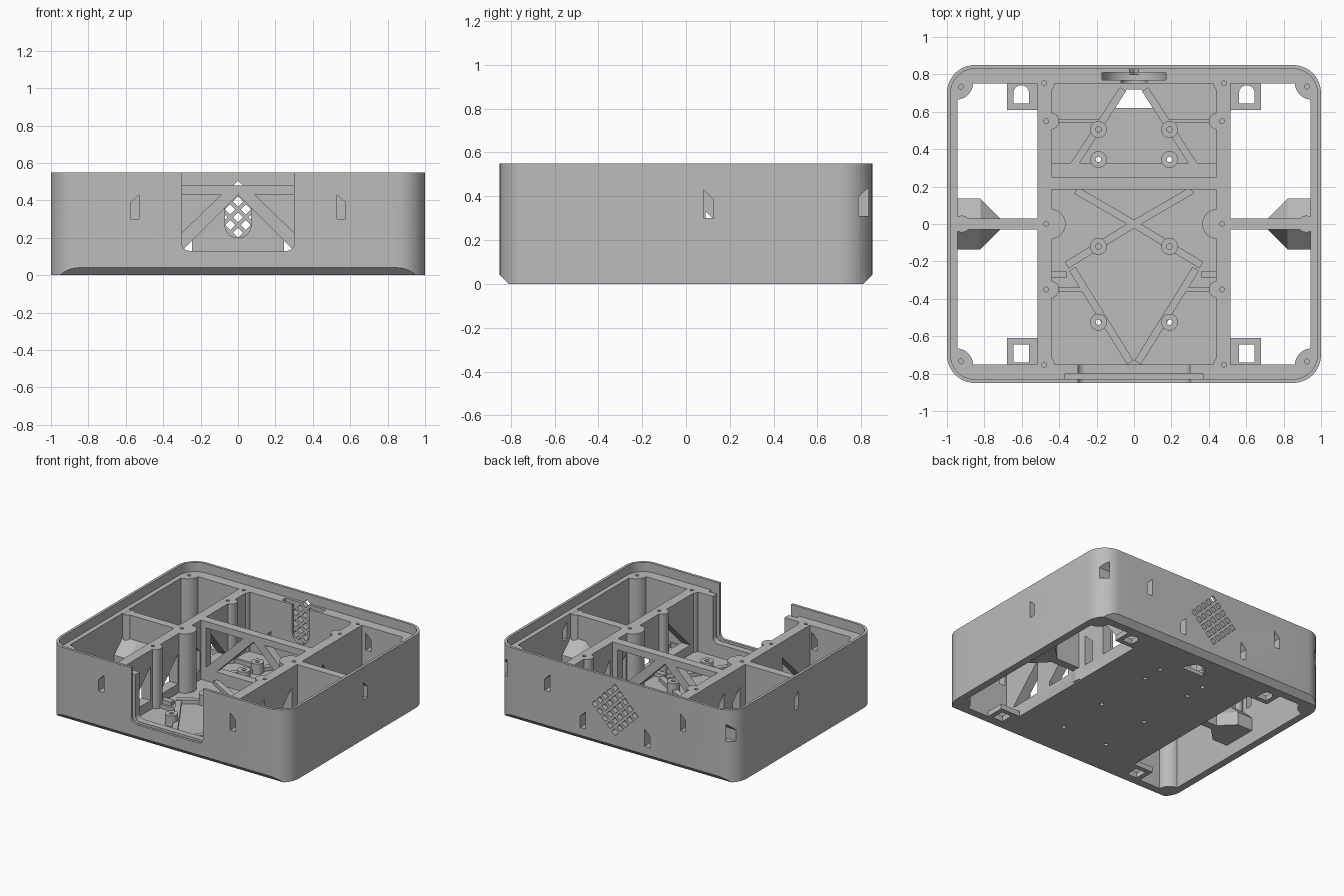
import bpy, bmesh
from math import sin, cos, pi, hypot

if "Cube" in bpy.data.objects:
    bpy.data.objects.remove(bpy.data.objects["Cube"], do_unlink=True)

grey = bpy.data.materials.new("plain_grey")
grey.use_nodes = True
grey.diffuse_color = (0.5, 0.5, 0.5, 1)
grey.node_tree.nodes["Principled BSDF"].inputs["Base Color"].default_value = (0.5, 0.5, 0.5, 1)

PLACE = {"x": lambda a, b, c: (c, a, b),
         "y": lambda a, b, c: (a, c, b),
         "z": lambda a, b, c: (a, b, c)}
SIGNS = (-1, 1)
CORNERS = [(sx, sy) for sx in SIGNS for sy in SIGNS]


def loft(name, rings, axis="z"):
    """Solid joining (points, level) rings along an axis."""
    bm = bmesh.new()
    loops = [[bm.verts.new(PLACE[axis](a, b, level)) for a, b in pts] for pts, level in rings]
    n = len(loops[0])
    bm.faces.new(loops[0])
    bm.faces.new(loops[-1])
    for low, high in zip(loops, loops[1:]):
        for i in range(n):
            j = (i + 1) % n
            bm.faces.new((low[i], low[j], high[j], high[i]))
    bmesh.ops.recalc_face_normals(bm, faces=bm.faces)
    mesh = bpy.data.meshes.new(name)
    bm.to_mesh(mesh)
    bm.free()
    mesh.materials.append(grey)
    obj = bpy.data.objects.new(name, mesh)
    bpy.context.collection.objects.link(obj)
    return obj


def prism(name, pts, lo, hi, axis="z"):
    return loft(name, [(pts, lo), (pts, hi)], axis)


def rect(a0, a1, b0, b1):
    return [(a0, b0), (a1, b0), (a1, b1), (a0, b1)]


def arc(cx, cy, r, start, sweep, steps=10):
    return [(cx + r * cos(start + sweep * i / steps), cy + r * sin(start + sweep * i / steps))
            for i in range(steps + 1)]


def circle(cx, cy, r, n=24):
    return arc(cx, cy, r, 0, 2 * pi, n)[:-1]


def rounded(w, d, r):
    pts = []
    for k, (sx, sy) in enumerate(((1, 1), (-1, 1), (-1, -1), (1, -1))):
        pts += arc(sx * (w - r), sy * (d - r), r, k * pi / 2, pi / 2)
    return pts


def u_shape(r, centre, top):
    """Upright outline with a round bottom."""
    return arc(0, centre, r, pi, pi, 20) + [(r, top), (-r, top)]


def combine(obj, tool, operation="DIFFERENCE"):
    mod = obj.modifiers.new("cut", "BOOLEAN")
    mod.operation, mod.solver, mod.object = operation, "EXACT", tool
    bpy.context.view_layer.update()
    result = bpy.data.meshes.new_from_object(
        obj.evaluated_get(bpy.context.evaluated_depsgraph_get()))
    obj.modifiers.clear()
    obj.data = result


def cut(objs, pts, lo, hi, axis="z"):
    tool = prism("cutter", pts, lo, hi, axis)
    for obj in objs:
        combine(obj, tool)
    bpy.data.objects.remove(tool, do_unlink=True)


def add(obj, pts, lo, hi):
    tool = prism("addition", pts, lo, hi)
    combine(obj, tool, "UNION")
    bpy.data.objects.remove(tool, do_unlink=True)


# Case: rounded tray with a thin lip, a middle bay and two open side bays
TOP = 0.48
case = prism("case", rounded(1, 0.85, 0.15), 0, 0.55)
cut([case], rounded(0.98, 0.83, 0.13), TOP, 0.7)
cut([case], rect(-0.44, 0.44, -0.75, 0.75), 0.03, 0.7)
for s in SIGNS:
    cut([case], rect(*sorted((s * 0.515, s * 0.945)), -0.75, 0.75), -0.1, 0.7)
    # chamfer under the front and back
    cut([case], [(s * 0.81, 0), (s * 0.87, 0.06), (s * 0.87, -0.06), (s * 0.81, -0.06)],
        -1.1, 1.1, "x")

# Screw bosses in the corners and along the bay walls
screws = []
for sx, sy in CORNERS:
    start = {(1, 1): pi, (-1, 1): -pi / 2, (-1, -1): 0, (1, -1): pi / 2}[sx, sy]
    centre = (sx * 0.95, sy * 0.755)
    add(case, [centre] + arc(*centre, 0.09, start, pi / 2), 0, TOP)
    screws += [(sx * 0.925, sy * 0.735), (sx * 0.48, sy * 0.752)]
for s in SIGNS:
    for y, r in ((0.55, 0.045), (0, 0.08), (-0.35, 0.045)):
        add(case, circle(s * 0.445, y, r), 0.01, TOP)
        screws.append((s * 0.47, y))
    for y in (-0.75, 0.75):
        add(case, circle(s * 0.47, y, 0.045), 0.01, TOP)

# Dividers across the side bays with flared roots
dividers = []
for s in SIGNS:
    d = prism("side_divider", rect(*sorted((s * 0.5, s * 0.96)), -0.03, 0.03), 0.1, TOP)
    wide = [(0.96, -0.135), (0.82, -0.135), (0.715, -0.03), (0.715, 0.03), (0.82, 0.135), (0.96, 0.135)]
    slim = [(x, max(-0.03, min(0.03, y))) for x, y in wide]
    flare = loft("divider_flare", [([(s * x, y) for x, y in wide], 0.1),
                                   ([(s * x, y) for x, y in wide], 0.2),
                                   ([(s * x, y) for x, y in slim], 0.3)])
    prism("divider_boss", circle(s * 0.92, 0, 0.045), 0.12, TOP - 0.001)
    dividers.append(d)
    screws.append((s * 0.925, 0))
for x, y in screws:
    cut([case] + dividers, circle(x, y, 0.013, 12), TOP - 0.1, 0.6)

# Truss windows in the long bay walls
windows = [
    [(0.09, 0.1), (0.09, 0.33), (0.17, 0.25), (0.17, 0.1)],
    [(-0.09, 0.1), (-0.09, 0.33), (-0.29, 0.13), (-0.29, 0.1)],
    [(0.28, 0.1), (0.28, 0.36), (0.49, 0.1)],
    [(-0.42, 0.1), (-0.42, 0.36), (-0.68, 0.1)],
]
for s in SIGNS:
    for pts in windows:
        cut([case], pts, *sorted((s * 0.34, s * 0.53)), "x")

# Front notch with a rail groove for a sliding panel
notch = arc(-0.26, 0.17, 0.04, pi, pi / 2, 6) + arc(0.26, 0.17, 0.04, -pi / 2, pi / 2, 6)
cut([case], notch + [(0.3, 0.7), (-0.3, 0.7)], -0.9, -0.7, "y")
cut([case], rect(-0.37, 0.37, -0.83, -0.8), 0.1, 0.7)


# Clip slots with slanted tops
def slot(a, inward, z, lo, hi, axis):
    w = 0.023 * inward
    cut([case], [(a - w, z), (a + w, z), (a + w, z + 0.13), (a - w, z + 0.085)], lo, hi, axis)


for s in SIGNS:
    slot(s * 0.553, -s, 0.3, -0.9, -0.7, "y")
    slot(s * 0.57, -s, 0.3, 0.7, 0.9, "y")
    slot(s * 0.27, -s, 0.1, 0.7, 0.9, "y")
    slot(0.102, -1, 0.3, *sorted((s * 0.9, s * 1.05)), "x")
    slot(0.81, 1, 0.31, *sorted((s * 0.88, s * 1.05)), "x")

# Round seat and diamond grille in the back wall
cut([case], u_shape(0.17, 0.31, 0.6), 0.77, 0.81, "y")
cut([case], u_shape(0.07, 0.27, 0.6), 0.72, 0.78, "y")
for i in range(-2, 3):
    for j in range(-2, 3):
        cut([case], circle((i - j) * 0.042, 0.31 + (i + j) * 0.042, 0.027, 4), 0.8, 0.9, "y")

# Floor opening and drilled posts
cut([case], [(-0.1, 0.62), (0.1, 0.62), (0.04, 0.72), (-0.04, 0.72)], -0.1, 0.1)
for s in SIGNS:
    for y in (0.505, 0.345, -0.12, -0.525):
        post = prism("standoff", circle(s * 0.19, y, 0.045), 0.02, 0.11)
        cut([case, post], circle(s * 0.19, y, 0.015, 16), -0.1, 0.2)

# Trussed wall across the middle bay
wall = prism("cross_wall", rect(-0.45, 0.45, 0.185, 0.25), 0.02, TOP)
cut([wall], [(-0.31, 0.12), (0.31, 0.12), (0, 0.43)], 0.1, 0.3, "y")
for s in SIGNS:
    cut([wall], [(s * 0.09, 0.43), (s * 0.4, 0.43), (s * 0.4, 0.13)], 0.1, 0.3, "y")
prism("cross_wall_foot", rect(-0.45, 0.45, 0.25, 0.325), 0.02, 0.06)


# Diagonal stiffening ribs on the floor
def rib(x0, y0, x1, y1, half=0.02):
    k = half / hypot(x1 - x0, y1 - y0)
    nx, ny = -(y1 - y0) * k, (x1 - x0) * k
    prism("floor_rib", [(x0 + nx, y0 + ny), (x1 + nx, y1 + ny),
                        (x1 - nx, y1 - ny), (x0 - nx, y0 - ny)], 0.02, 0.06)


for s in SIGNS:
    rib(0, 0, s * 0.31, 0.18)
    rib(0, 0, s * 0.36, -0.22)
    rib(s * 0.33, -0.24, s * 0.02, -0.74)
    rib(s * 0.06, 0.72, s * 0.35, 0.27)
    rib(s * 0.44, 0.55, s * 0.17, 0.55, 0.01)
    rib(s * 0.44, -0.35, s * 0.28, -0.35, 0.01)
    rib(s * 0.36, -0.27, s * 0.45, -0.27)

# Strap tabs beside the middle bay
for sx, sy in CORNERS:
    tab = prism("strap_tab", rect(*sorted((sx * 0.5, sx * 0.68)), *sorted((sy * 0.61, sy * 0.76))), 0, 0.04)
    hole = arc(0.603, 0.7 if sy > 0 else 0.69, 0.042, 0, pi, 8) if sy > 0 else [(0.645, 0.74), (0.561, 0.74)]
    cut([tab], [(sx * x, sy * y) for x, y in hole + [(0.561, 0.645), (0.645, 0.645)]], -0.1, 0.1)

# Smooth the round parts, keeping edges sharp
for obj in bpy.context.view_layer.objects:
    obj.select_set(obj.type == "MESH")
bpy.context.view_layer.objects.active = case
bpy.ops.object.shade_smooth_by_angle(angle=pi / 7)
